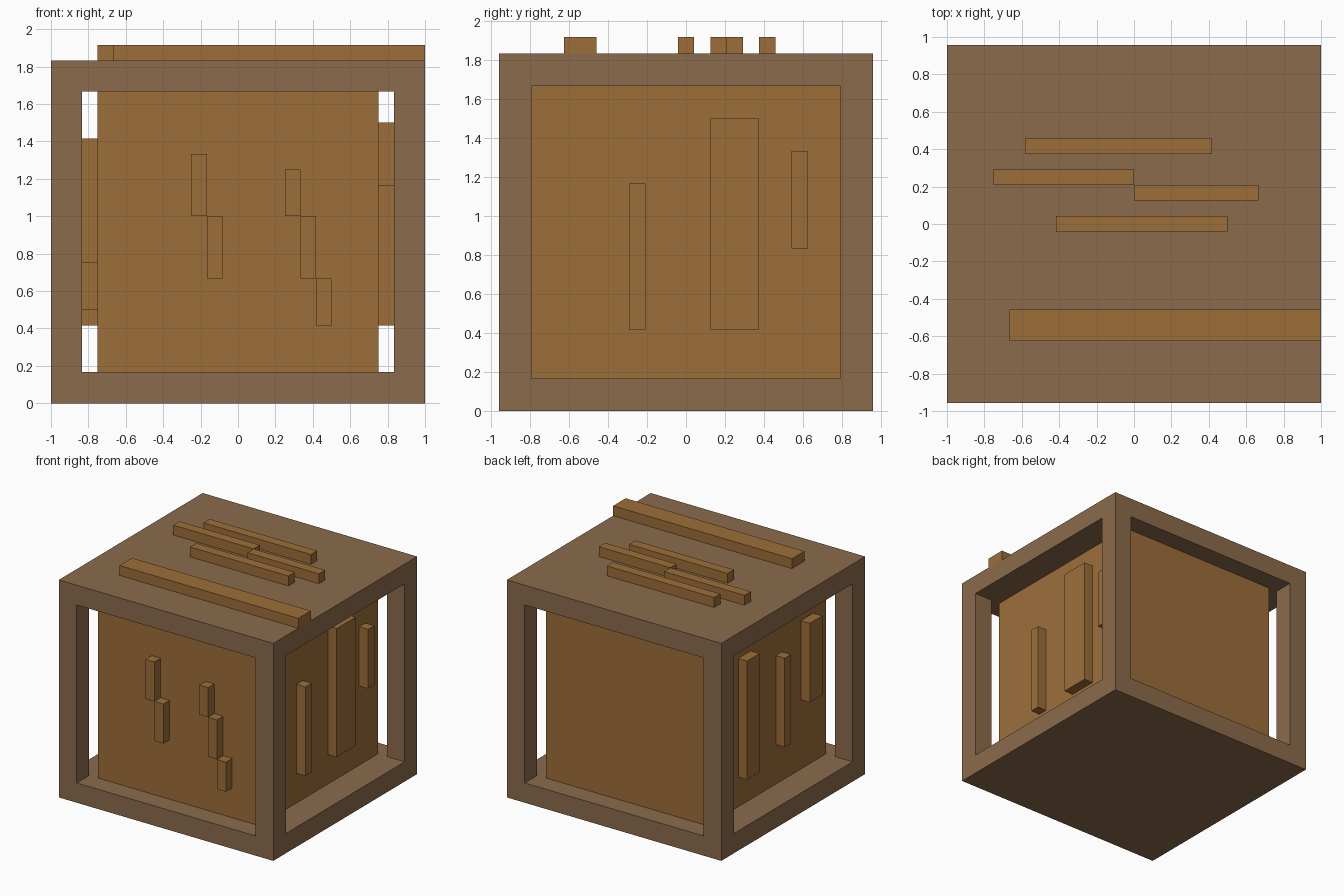
import bpy

if "Cube" in bpy.data.objects:
    bpy.data.objects.remove(bpy.data.objects["Cube"], do_unlink=True)

U = 1 / 12  # one block step


def make_material(name, rgb):
    lin = [((c / 255 + 0.055) / 1.055) ** 2.4 for c in rgb] + [1.0]
    mat = bpy.data.materials.new(name)
    mat.use_nodes = True
    mat.diffuse_color = lin
    bsdf = mat.node_tree.nodes["Principled BSDF"]
    bsdf.inputs["Base Color"].default_value = lin
    bsdf.inputs["Roughness"].default_value = 0.9
    return mat


FRAME = make_material("frame brown", (139, 107, 75))
PANEL = make_material("panel orange brown", (157, 110, 58))


def box(name, x, y, z, mat):
    """Box from (min, max) ranges given in block steps."""
    bpy.ops.mesh.primitive_cube_add(size=1)
    ob = bpy.context.object
    ob.name = name
    ranges = (x, y, z)
    for v in ob.data.vertices:
        v.co = [(r[0] if c < 0 else r[1]) * U for c, r in zip(v.co, ranges)]
    ob.data.materials.append(mat)
    return ob


# Outer frame: two slabs and four corner posts
box("bottom_slab", (-12, 12), (-11.5, 11.5), (0, 2), FRAME)
box("top_slab", (-12, 12), (-11.5, 11.5), (20, 22), FRAME)
for x, side in ((-12, "right"), (10, "left")):
    for y, end in ((-11.5, "front"), (9.5, "back")):
        box(f"{end}_{side}_post", (x, x + 2), (y, y + 2), (2, 20), FRAME)

# Inner body
box("inner_body", (-9, 9), (-9.5, 9.5), (2, 20), PANEL)

# Front slats: x start, z range
for i, (x, z0, z1) in enumerate([(-3, 12, 16), (-2, 8, 12), (3, 12, 15),
                                 (4, 8, 12), (5, 5, 8)]):
    box(f"front_slat_{i + 1}", (x, x + 1), (-10.5, -9.5), (z0, z1), PANEL)

# Left side slats: y range, z range
for i, (y0, y1, z0, z1) in enumerate([(-3.5, -2.5, 5, 14), (1.5, 4.5, 5, 18),
                                      (6.5, 7.5, 10, 16)]):
    box(f"left_slat_{i + 1}", (9, 10), (y0, y1), (z0, z1), PANEL)

# Right side slats
for i, (y0, y1, z0, z1) in enumerate([(2.5, 4.5, 5, 17), (-2.5, -1.5, 6, 15),
                                      (-7.5, -5.5, 9, 17)]):
    box(f"right_slat_{i + 1}", (-10, -9), (y0, y1), (z0, z1), PANEL)

# Top slats: x range, y range
for i, (x0, x1, y0, y1) in enumerate([(-7, 5, 4.5, 5.5), (-9, 0, 2.5, 3.5),
                                      (0, 8, 1.5, 2.5), (-5, 6, -0.5, 0.5),
                                      (-8, 12, -7.5, -5.5)]):
    box(f"top_slat_{i + 1}", (x0, x1), (y0, y1), (22, 23), PANEL)
